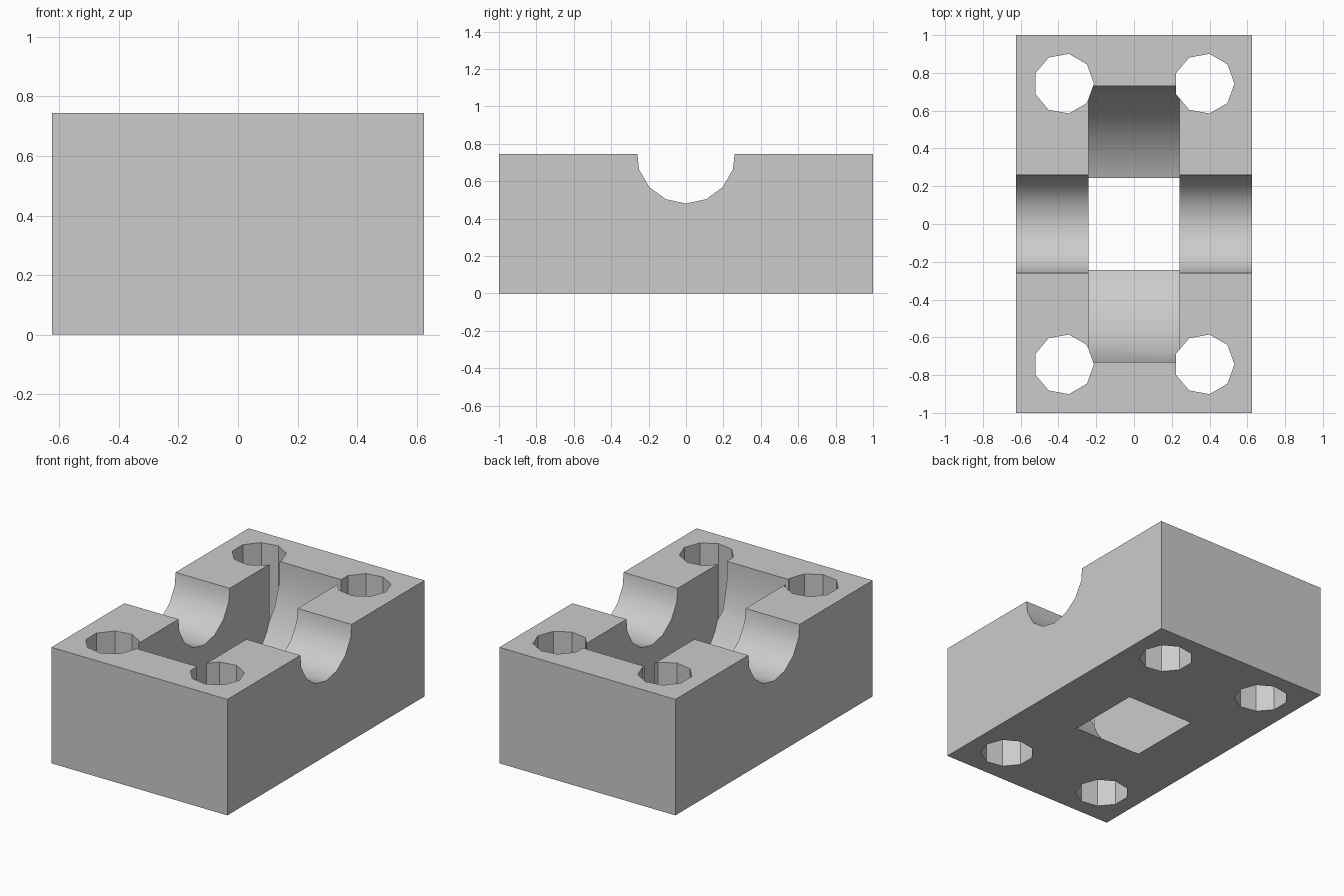
import bpy, bmesh, math
from mathutils import Matrix

if "Cube" in bpy.data.objects:
    bpy.data.objects.remove(bpy.data.objects["Cube"], do_unlink=True)

WIDTH, LENGTH, HEIGHT = 1.25, 2.0, 0.745

grey = bpy.data.materials.new("plain grey")
grey.use_nodes = True
colour = (0.6, 0.6, 0.6, 1)
grey.diffuse_color = colour
grey.node_tree.nodes["Principled BSDF"].inputs["Base Color"].default_value = colour


def add_object(name, bm):
    mesh = bpy.data.meshes.new(name)
    bm.to_mesh(mesh)
    bm.free()
    mesh.materials.append(grey)
    obj = bpy.data.objects.new(name, mesh)
    bpy.context.collection.objects.link(obj)
    return obj


def prism(name, sides, radius, depth, centre, start=0.0, along_x=False):
    """Regular prism along z, or along x with the profile in the yz plane."""
    bm = bmesh.new()
    ring = []
    for i in range(sides):
        a = start + math.tau * i / sides
        p, q = radius * math.cos(a), radius * math.sin(a)
        ring.append(bm.verts.new((-depth / 2, p, q) if along_x else (p, q, -depth / 2)))
    base = bm.faces.new(ring)
    out = bmesh.ops.extrude_face_region(bm, geom=[base])
    top = [v for v in out["geom"] if isinstance(v, bmesh.types.BMVert)]
    bmesh.ops.translate(bm, verts=top, vec=(depth, 0, 0) if along_x else (0, 0, depth))
    bmesh.ops.translate(bm, verts=bm.verts, vec=centre)
    bmesh.ops.recalc_face_normals(bm, faces=bm.faces)
    return add_object(name, bm)


# Solid block
bm = bmesh.new()
bmesh.ops.create_cube(bm, size=1, matrix=Matrix.Translation((0, 0, HEIGHT / 2))
                      @ Matrix.Diagonal((WIDTH, LENGTH, HEIGHT, 1)))
block = add_object("bearing_block", bm)

# Axle groove across the top, and the wheel pocket that breaks through the base
down = -math.pi / 2
cutters = [
    prism("axle_groove_cutter", 15, 0.264, 2, (0, 0, HEIGHT), down, True),
    prism("wheel_pocket_cutter", 30, 0.734, 0.482, (0, 0, 0.688), down, True),
]

# Four bolt holes
for x in (-0.372, 0.372):
    for y in (-0.743, 0.743):
        cutters.append(prism("bolt_hole_cutter", 9, 0.16, 2, (x, y, HEIGHT / 2)))

# Cut the block and remove the cutters
bpy.context.view_layer.objects.active = block
for cutter in cutters:
    cutter.hide_render = True
    cut = block.modifiers.new("cut", "BOOLEAN")
    cut.operation = "DIFFERENCE"
    cut.solver = "EXACT"
    cut.object = cutter
    bpy.ops.object.modifier_apply(modifier=cut.name)
    bpy.data.objects.remove(cutter, do_unlink=True)

# Smooth curved cuts, keep the corners and hole facets sharp
for obj in bpy.context.selected_objects:
    obj.select_set(False)
block.select_set(True)
bpy.ops.object.shade_smooth_by_angle(angle=math.radians(30))
